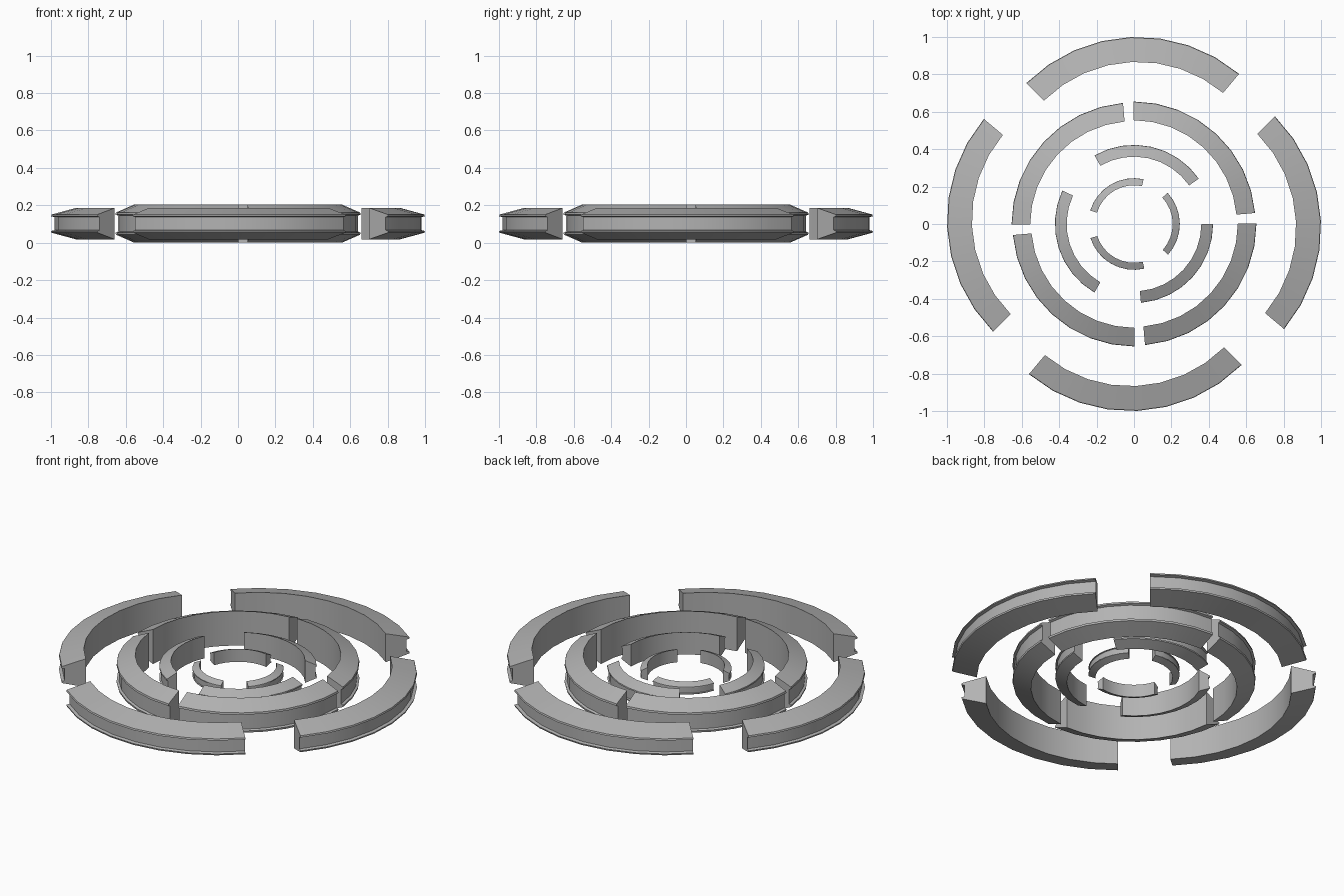
import bpy
import bmesh
from math import cos, sin, radians
from mathutils import Matrix, Vector

cube = bpy.data.objects.get("Cube")
if cube:
    bpy.data.objects.remove(cube, do_unlink=True)

grey = bpy.data.materials.new("mid grey")
grey.use_nodes = True
colour = (0.45, 0.45, 0.45, 1)
grey.diffuse_color = colour
grey.node_tree.nodes["Principled BSDF"].inputs["Base Color"].default_value = colour

MID_Z = 0.102
SPAN = 85
STEPS = 8

# Upper half of the cross-section: (fraction of thickness, fraction of half height)
HALF = [(0, 1), (0.98, 0.58), (1, 0.47), (0.87, 0.42)]
PROFILE = HALF + [(t, -h) for t, h in reversed(HALF)]


def arc_segment(name, r_in, r_out, half_height, start, centre, turn):
    """Sweep the grooved cross-section along one arc, then turn it about the z axis."""
    bm = bmesh.new()
    rings = []
    for i in range(STEPS + 1):
        a = radians(start + SPAN * i / STEPS)
        ring = []
        for t, h in PROFILE:
            r = r_in + t * (r_out - r_in)
            ring.append(bm.verts.new((centre[0] + r * cos(a), centre[1] + r * sin(a),
                                      MID_Z + h * half_height)))
        rings.append(ring)
    n = len(PROFILE)
    for a, b in zip(rings, rings[1:]):
        for j in range(n):
            k = (j + 1) % n
            bm.faces.new((a[j], a[k], b[k], b[j]))
    bm.faces.new(rings[0])
    bm.faces.new(rings[-1])
    bmesh.ops.recalc_face_normals(bm, faces=bm.faces)
    bmesh.ops.transform(bm, matrix=Matrix.Rotation(radians(turn), 4, "Z"), verts=bm.verts)
    mesh = bpy.data.meshes.new(name)
    bm.to_mesh(mesh)
    bm.free()
    mesh.materials.append(grey)
    obj = bpy.data.objects.new(name, mesh)
    bpy.context.collection.objects.link(obj)
    return obj


# name, count, inner radius, outer radius, half height, start angle, arc centre
RINGS = [
    ("outer_arc", 4, 0.71, 0.843, 0.084, 50, (0.02, 0.157)),
    ("large_ring_arc", 4, 0.553, 0.653, 0.102, 5, (-0.003, 0.002)),
    ("medium_ring_arc", 3, 0.36, 0.423, 0.066, 35, (0, 0)),
    ("small_ring_arc", 3, 0.207, 0.245, 0.038, 78, (0, 0)),
]

parts = []
for name, count, r_in, r_out, half_height, start, centre in RINGS:
    for i in range(count):
        parts.append(arc_segment(f"{name}_{i + 1}", r_in, r_out, half_height,
                                 start, centre, 360 * i / count))

# Smooth along the arcs, sharp across the profile
bpy.ops.object.select_all(action="DESELECT")
for part in parts:
    part.select_set(True)
bpy.context.view_layer.objects.active = parts[0]
bpy.ops.object.shade_smooth_by_angle(angle=radians(20))
